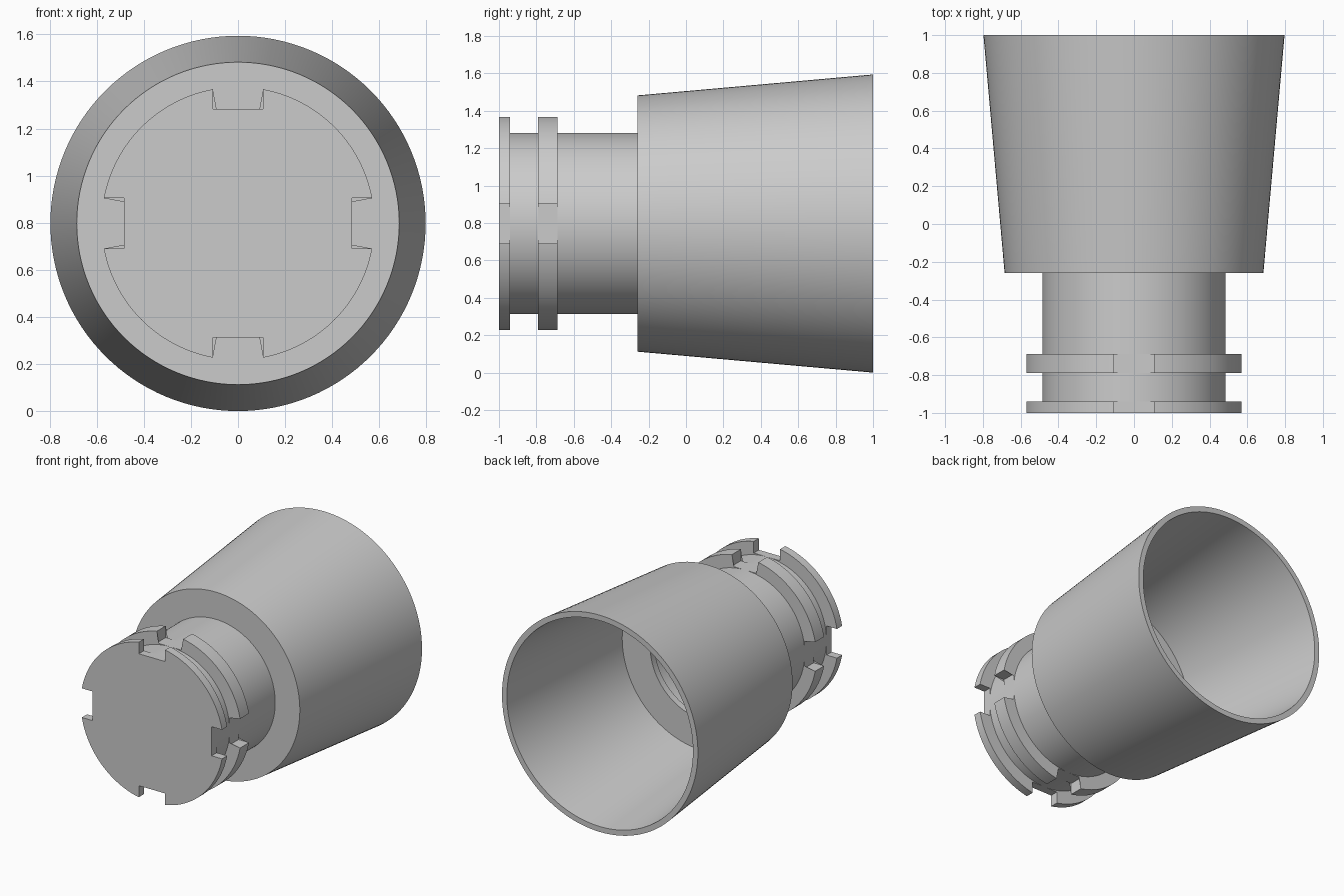
import bpy, bmesh
from math import sin, cos, pi, asin, radians, hypot

if "Cube" in bpy.data.objects:
    bpy.data.objects.remove(bpy.data.objects["Cube"])

CZ = 0.797       # height of the central axis
SEG = 128


def finish(name, bm):
    bmesh.ops.recalc_face_normals(bm, faces=bm.faces)
    me = bpy.data.meshes.new(name)
    bm.to_mesh(me)
    bm.free()
    ob = bpy.data.objects.new(name, me)
    bpy.context.collection.objects.link(ob)
    ob.location.z = CZ
    bpy.ops.object.select_all(action='DESELECT')
    ob.select_set(True)
    bpy.context.view_layer.objects.active = ob
    bpy.ops.object.shade_smooth_by_angle(angle=radians(30))
    return ob


def lathe(name, profile):
    """Revolve (radius, y) points around the y axis, capping both ends."""
    bm = bmesh.new()
    rings = [[bm.verts.new((r * cos(2 * pi * i / SEG), y, r * sin(2 * pi * i / SEG)))
              for i in range(SEG)] for r, y in profile]
    for a, b in zip(rings, rings[1:]):
        for i in range(SEG):
            j = (i + 1) % SEG
            bm.faces.new((a[i], a[j], b[j], b[i]))
    bm.faces.new(rings[0])
    bm.faces.new(rings[-1])
    return finish(name, bm)


def notched_outline(r=0.58, floor=0.485, half=0.107, steps=28):
    """Circle with four square notches, as (x, z) points."""
    a0 = asin(half / r)
    pts = []
    for q in range(4):
        c, s = round(cos(q * pi / 2)), round(sin(q * pi / 2))
        quad = [(floor, -half), (floor, half)]
        for k in range(steps + 1):
            t = a0 + (pi / 2 - 2 * a0) * k / steps
            quad.append((r * cos(t), r * sin(t)))
        pts += [(x * c - z * s, x * s + z * c) for x, z in quad]
    return pts


def flange(name, y0, y1, inner=None):
    """Notched plate; a ring when an inner radius is given, else solid."""
    bm = bmesh.new()
    pts = notched_outline()
    n = len(pts)
    f, b = [[bm.verts.new((x, y, z)) for x, z in pts] for y in (y0, y1)]
    loops = [f, b]
    if inner:
        for y in (y1, y0):
            loops.append([bm.verts.new((x * inner / hypot(x, z), y, z * inner / hypot(x, z)))
                          for x, z in pts])
        loops.append(f)
    else:
        bm.faces.new(f)
        bm.faces.new(b)
    for p, q in zip(loops, loops[1:]):
        for i in range(n):
            j = (i + 1) % n
            bm.faces.new((p[i], p[j], q[j], q[i]))
    return finish(name, bm)


# Hollow neck and flared cup in one revolved shell
lathe("cup_and_neck", [
    (0.485, -0.95), (0.485, -0.26), (0.685, -0.26), (0.797, 1.0),
    (0.757, 1.0), (0.652, -0.19), (0.425, -0.19), (0.425, -0.24),
    (0.44, -0.24), (0.44, -0.935)])

# Closed front plate and second locking ring
flange("front_plate", -1.0, -0.94)
flange("locking_ring", -0.79, -0.687, inner=0.465)
